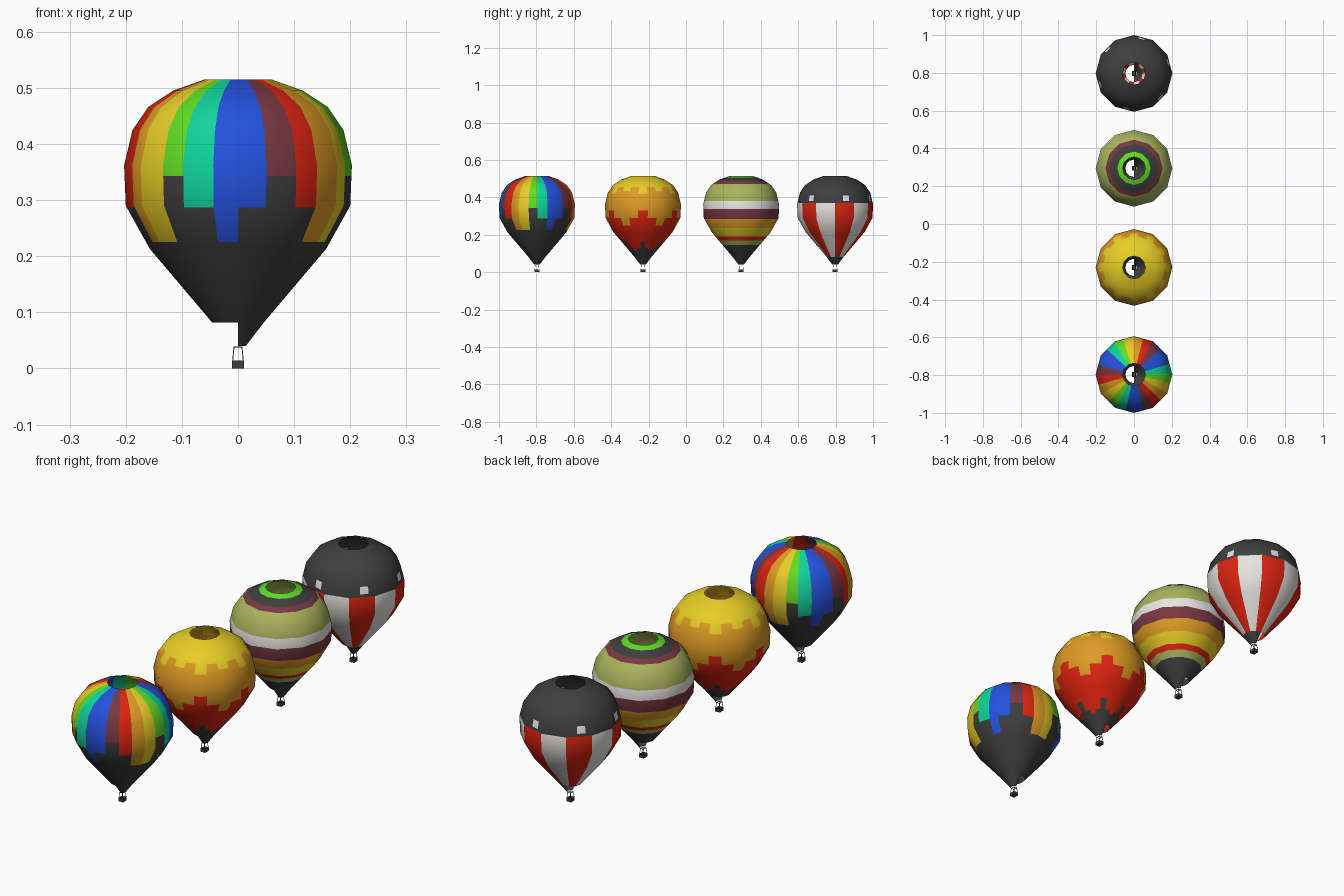
import bpy, bmesh, math
from mathutils import Vector

if "Cube" in bpy.data.objects:
    bpy.data.objects.remove(bpy.data.objects["Cube"])

# Ten flat colours
def lin(c):
    c /= 255
    return c / 12.92 if c <= 0.04045 else ((c + 0.055) / 1.055) ** 2.4

COLOURS = {
    "charcoal": (62, 62, 62), "red": (222, 36, 16), "orange": (222, 155, 36),
    "yellow": (232, 206, 38), "lime": (96, 220, 36), "teal": (16, 212, 156),
    "blue": (36, 82, 222), "maroon": (120, 56, 66), "olive": (168, 180, 92),
    "white": (232, 230, 228)}
NAMES = list(COLOURS)
MATS = []
for name, rgb in COLOURS.items():
    m = bpy.data.materials.new(name)
    m.diffuse_color = (*[lin(c) for c in rgb], 1)
    m.use_nodes = True
    m.node_tree.nodes["Principled BSDF"].inputs["Base Color"].default_value = m.diffuse_color
    MATS.append(m)

# Envelope profile (radius, height), bottom to top
PROFILE = [(.014, .04), (.046, .082), (.157, .213), (.200, .290), (.203, .362),
           (.188, .425), (.160, .466), (.116, .495), (.060, .515)]
MOUTH_Z = .082

# Profile normals for smooth shading
seg = [Vector((b[1] - a[1], a[0] - b[0])).normalized() for a, b in zip(PROFILE, PROFILE[1:])]
PNORM = [((seg[max(i - 1, 0)] + seg[min(i, len(seg) - 1)])).normalized()
         for i in range(len(PROFILE))]

def at_height(z):
    for i in range(len(PROFILE) - 1):
        (r0, z0), (r1, z1) = PROFILE[i], PROFILE[i + 1]
        if z <= z1 + 1e-9:
            t = (z - z0) / (z1 - z0)
            return r0 + (r1 - r0) * t, PNORM[i].lerp(PNORM[i + 1], t)

# Colour rules: angle a in degrees (0 = +x), height z
WEDGES = [(13, "blue", .225), (28, "blue", .287), (44, "maroon", .343), (59, "red", .287),
          (74, "orange", .225), (90, "yellow", .225), (104, "lime", .343), (120, "teal", .287)]

def rainbow(a, z):
    p = (a + 103) % 120
    for end, col, low in WEDGES:
        if p < end:
            return col if z > low else "charcoal"

def flame(a, z):
    s = (a + 7.5) % 60
    k = int(s // 15)
    if z > (.42, .455, .435, .455)[k]:
        return "yellow"
    if z > (.33, .29, .25, .29)[k]:
        return "orange"
    return "red" if z > (.165, .13, .115, .13)[k] else "charcoal"

BANDS = [(.145, "charcoal"), (.17, "olive"), (.19, "red"), (.235, "yellow"), (.283, "orange"),
         (.337, "maroon"), (.38, "white"), (.472, "olive"), (.487, "maroon"),
         (.505, "charcoal"), (1, "lime")]

def banded(a, z):
    return next(col for top, col in BANDS if z < top)

def striped(a, z):
    if z > .369:
        patch = abs((a - 18 + 30) % 60 - 30) < 5 and .38 < z < .41
        return "white" if patch else "charcoal"
    if z < MOUTH_Z:
        return "charcoal"
    return "red" if int(a // 30) % 2 == 0 else "white"

def envelope(name, y, rule, cut_angles, cut_heights):
    angles = sorted({round(v % 360, 3) for v in list(range(0, 360, 6)) + cut_angles})
    heights = sorted({h for _, h in PROFILE} | set(cut_heights))
    n = len(angles)
    bm = bmesh.new()
    rows, normals = [], []
    for z in heights:
        r, nrm = at_height(z)
        row = []
        for a in angles:
            t = math.radians(a)
            f = math.cos(math.radians(15)) / math.cos(math.radians(a % 30 - 15))  # 12 flat sides
            row.append(bm.verts.new((r * f * math.cos(t), r * f * math.sin(t), z)))
            normals.append(Vector((nrm[0] * math.cos(t), nrm[0] * math.sin(t), nrm[1])).normalized())
        rows.append(row)
    for i in range(len(rows) - 1):
        zc = (heights[i] + heights[i + 1]) / 2
        for j in range(n):
            k = (j + 1) % n
            a1 = angles[k] if k else 360
            ac = (angles[j] + a1) / 2
            if zc < MOUTH_Z and 90 < ac < 270:   # open half of the mouth
                continue
            f = bm.faces.new((rows[i][j], rows[i][k], rows[i + 1][k], rows[i + 1][j]))
            f.material_index = NAMES.index(rule(ac, zc))
            f.smooth = True
    me = bpy.data.meshes.new(name)
    bm.verts.index_update()
    keep = [normals[v.index] for v in bm.verts if v.link_faces]
    bmesh.ops.delete(bm, geom=[v for v in bm.verts if not v.link_faces], context='VERTS')
    bm.to_mesh(me)
    bm.free()
    for m in MATS:
        me.materials.append(m)
    me.normals_split_custom_set_from_vertices(keep)
    ob = bpy.data.objects.new(name, me)
    ob.location.y = y
    bpy.context.collection.objects.link(ob)

def finish(name, bm, y):
    me = bpy.data.meshes.new(name)
    bmesh.ops.recalc_face_normals(bm, faces=bm.faces)
    bm.to_mesh(me)
    bm.free()
    me.materials.append(MATS[0])
    ob = bpy.data.objects.new(name, me)
    ob.location.y = y
    bpy.context.collection.objects.link(ob)

def box(bm, size, centre):
    vs = bmesh.ops.create_cube(bm, size=1)["verts"]
    for v in vs:
        v.co = Vector([v.co[i] * size[i] + centre[i] for i in range(3)])
    return vs

def basket(label, y):
    # Hollow basket
    bm = bmesh.new()
    box(bm, (.022, .026, .0145), (0, 0, .00725))
    top = max(bm.faces, key=lambda f: f.calc_center_median().z)
    bmesh.ops.inset_region(bm, faces=[top], thickness=.002)
    bmesh.ops.translate(bm, verts=top.verts, vec=(0, 0, -.011))
    finish(label + "_basket", bm, y)
    # Leaning uprights and the burner frame on top
    bm = bmesh.new()
    for sx in (-1, 1):
        for sy in (-1, 1):
            for v in box(bm, (.0016, .0016, .025), (sx * .0095, sy * .0115, .0265)):
                if v.co.z > .03:
                    v.co.x -= sx * .0025
                    v.co.y -= sy * .0025
        box(bm, (.002, .02, .002), (sx * .007, 0, .038))
        box(bm, (.016, .002, .002), (0, sx * .009, .038))
    finish(label + "_burner_frame", bm, y)

# Four balloons in a row
wedge_cuts = [e - 103 + 120 * k for e, _, _ in WEDGES for k in range(3)]
flame_cuts = [15 * k - 7.5 for k in range(24)]
patch_cuts = [18 + 60 * k + s for k in range(6) for s in (-5, 5)]
BALLOONS = [
    ("rainbow", -.797, rainbow, wedge_cuts, [.225, .287, .343]),
    ("flame", -.23, flame, flame_cuts, [.115, .13, .165, .25, .29, .33, .42, .435, .455]),
    ("banded", .295, banded, [], [b[0] for b in BANDS[:-1]]),
    ("striped", .797, striped, patch_cuts, [.369, .38, .41])]
for label, y, rule, angs, hs in BALLOONS:
    envelope(label + "_envelope", y, rule, angs, hs)
    basket(label, y)
